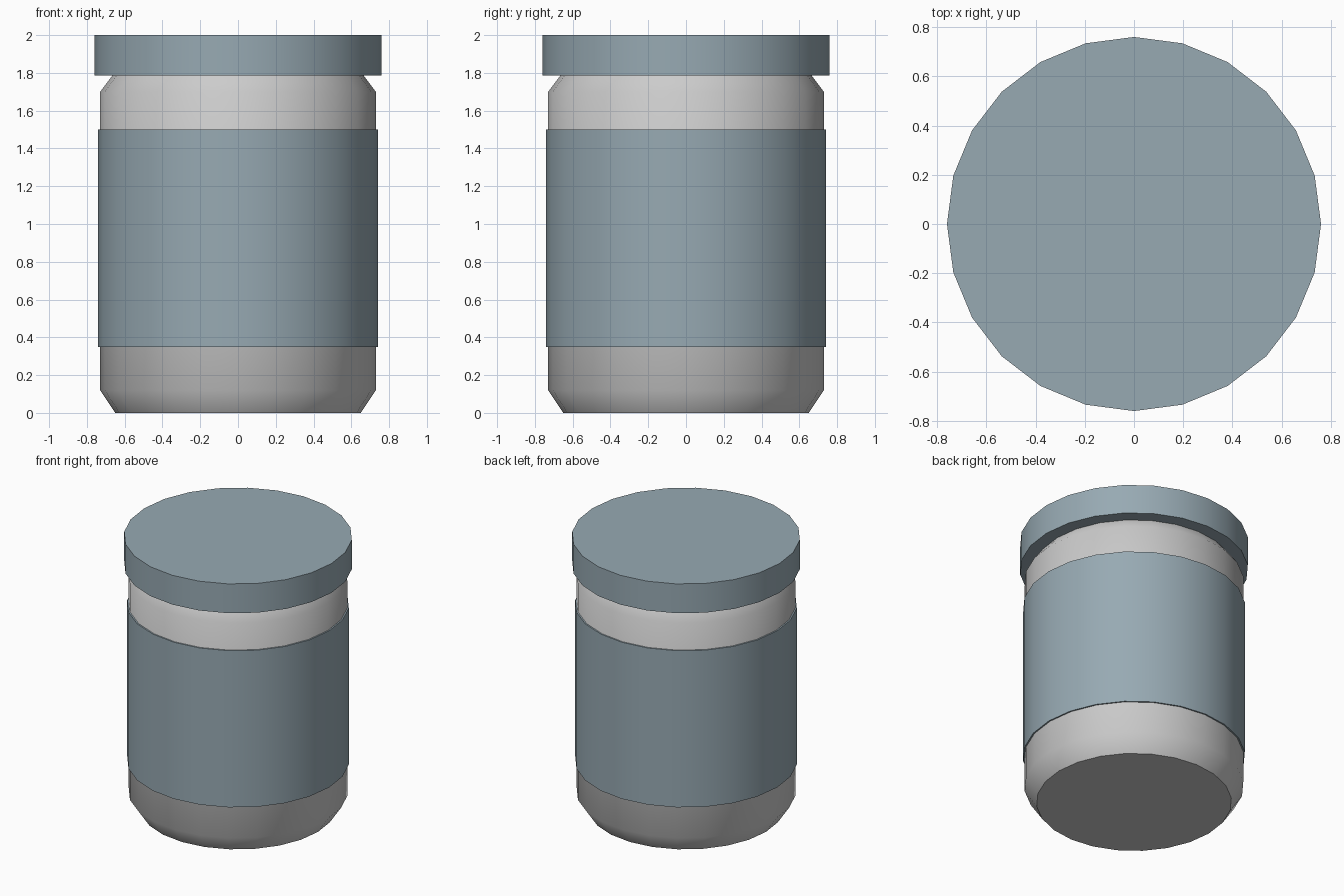
import bpy, bmesh, math

if "Cube" in bpy.data.objects:
    bpy.data.objects.remove(bpy.data.objects["Cube"])

SIDES = 24

slate = bpy.data.materials.new("slate")
slate.diffuse_color = (0.31, 0.40, 0.45, 1)
slate.use_nodes = True
slate.node_tree.nodes["Principled BSDF"].inputs["Base Color"].default_value = slate.diffuse_color


def lathe(name, profile, material=None, ring=False):
    """Revolve (radius, z) points, listed bottom to top on the outside.
    Ends are capped, or joined into a hollow band if ring is set."""
    bm = bmesh.new()
    loops = [[bm.verts.new((r * math.cos(math.tau * i / SIDES),
                            r * math.sin(math.tau * i / SIDES), z))
              for i in range(SIDES)] for r, z in profile]
    pairs = list(zip(loops, loops[1:]))
    if ring:
        pairs.append((loops[-1], loops[0]))
    else:
        bm.faces.new(loops[0][::-1])
        bm.faces.new(loops[-1])
    for low, high in pairs:
        for i in range(SIDES):
            j = (i + 1) % SIDES
            bm.faces.new((low[i], low[j], high[j], high[i]))
    mesh = bpy.data.meshes.new(name)
    bm.to_mesh(mesh)
    bm.free()
    obj = bpy.data.objects.new(name, mesh)
    bpy.context.collection.objects.link(obj)
    if material:
        mesh.materials.append(material)
    bpy.ops.object.select_all(action='DESELECT')
    obj.select_set(True)
    bpy.context.view_layer.objects.active = obj
    bpy.ops.object.shade_smooth_by_angle(angle=math.radians(40))
    return obj


# Jar body with chamfered foot and shoulder
lathe("jar_body", [(0.65, 0), (0.73, 0.12), (0.73, 1.70), (0.655, 1.80)])

# Wrap-around label band
lathe("label", [(0.74, 0.35), (0.74, 1.50), (0.725, 1.50), (0.725, 0.35)],
      slate, ring=True)

# Overhanging lid
lathe("lid", [(0.76, 1.785), (0.76, 2.0)], slate)
